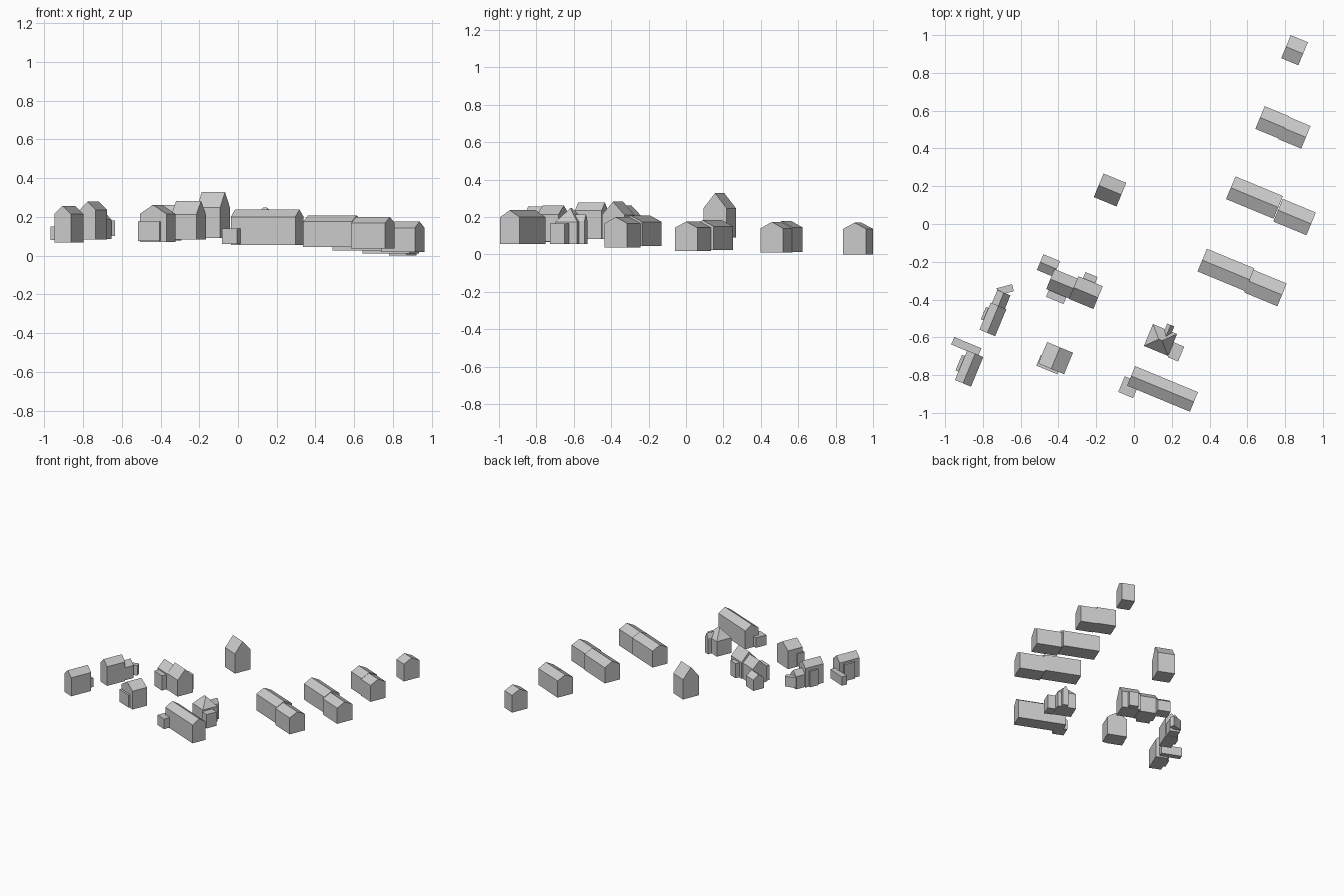
import bpy, math

TILT = -22.5  # shared street angle


def add_mesh(name, verts, faces, cx, cy, rot):
    me = bpy.data.meshes.new(name)
    me.from_pydata(verts, [], faces)
    ob = bpy.data.objects.new(name, me)
    bpy.context.collection.objects.link(ob)
    ob.location = (cx, cy, 0)
    ob.rotation_euler.z = math.radians(rot)
    return ob


def house(name, cx, cy, length, width, z0, eave, ridge, turn=0):
    """Gabled block; ridge runs along the length. turn=90 puts the ridge across the street."""
    h, w = length / 2, width / 2
    profile = [(-w, z0), (w, z0), (w, eave), (0, ridge), (-w, eave)]
    verts = [(x, y, z) for x in (-h, h) for y, z in profile]
    faces = [(4, 3, 2, 1, 0), (5, 6, 7, 8, 9)]
    faces += [(i, (i + 1) % 5, (i + 1) % 5 + 5, i + 5) for i in range(5)]
    return add_mesh(name, verts, faces, cx, cy, TILT + turn)


def box_faces():
    return [(3, 2, 1, 0), (0, 1, 5, 4), (1, 2, 6, 5), (2, 3, 7, 6), (3, 0, 4, 7)]


def corners(l, w, z):
    return [(-l / 2, -w / 2, z), (l / 2, -w / 2, z), (l / 2, w / 2, z), (-l / 2, w / 2, z)]


def annex(name, cx, cy, l, w, z0, z1, turn=0):
    """Flat-roofed block."""
    return add_mesh(name, corners(l, w, z0) + corners(l, w, z1),
                    box_faces() + [(4, 5, 6, 7)], cx, cy, TILT + turn)


def hip_house(name, cx, cy, l, w, z0, eave, ridge, ridge_len):
    """Block with a hipped roof."""
    r = ridge_len / 2
    verts = corners(l, w, z0) + corners(l, w, eave) + [(-r, 0, ridge), (r, 0, ridge)]
    roof = [(4, 5, 9, 8), (5, 6, 9), (6, 7, 8, 9), (7, 4, 8)]
    return add_mesh(name, verts, box_faces() + roof, cx, cy, TILT)


# Terraced rows on the right, stepping down the slope
house("north_cottage", 0.85, 0.92, 0.098, 0.132, 0.0, 0.137, 0.17)
house("row_one_west", 0.732, 0.537, 0.14, 0.13, 0.012, 0.145, 0.178)
house("row_one_east", 0.85, 0.484, 0.13, 0.13, 0.01, 0.14, 0.174)
house("row_two_west", 0.638, 0.14, 0.272, 0.13, 0.025, 0.15, 0.184)
house("row_two_east", 0.85, 0.037, 0.19, 0.13, 0.018, 0.143, 0.176)
house("row_three_west", 0.487, -0.243, 0.272, 0.13, 0.045, 0.175, 0.208)
house("row_three_east", 0.696, -0.339, 0.19, 0.13, 0.037, 0.167, 0.20)

# Long front building and its annex
house("long_house", 0.151, -0.873, 0.36, 0.112, 0.055, 0.20, 0.237)
annex("long_house_annex", -0.027, -0.864, 0.085, 0.09, 0.06, 0.14)

# Hipped house with gable bay and side annex
hip_house("hipped_house", 0.14, -0.614, 0.138, 0.125, 0.055, 0.175, 0.248, 0.02)
house("hipped_house_bay", 0.181, -0.567, 0.07, 0.04, 0.055, 0.18, 0.215, 90)
annex("hipped_house_annex", 0.222, -0.677, 0.06, 0.085, 0.055, 0.165)

# Tall house at the back
house("tall_house", -0.127, 0.18, 0.13, 0.135, 0.09, 0.247, 0.328)

# Front left house with lean annex
house("front_house", -0.415, -0.71, 0.123, 0.148, 0.07, 0.215, 0.262, 90)
annex("front_house_annex", -0.45, -0.745, 0.12, 0.06, 0.075, 0.175)

# Central cluster: two joined gables with wings
house("cluster_east", -0.255, -0.363, 0.14, 0.13, 0.082, 0.212, 0.282)
house("cluster_west", -0.378, -0.318, 0.14, 0.115, 0.078, 0.205, 0.262)
annex("cluster_south_wing", -0.405, -0.37, 0.10, 0.075, 0.078, 0.195)
annex("cluster_back_bay", -0.238, -0.30, 0.07, 0.07, 0.085, 0.20)
house("cluster_back_cottage", -0.453, -0.22, 0.095, 0.09, 0.08, 0.165, 0.20)

# Left edge houses
house("left_house", -0.873, -0.765, 0.17, 0.092, 0.068, 0.215, 0.257, 90)
annex("left_house_side", -0.90, -0.745, 0.06, 0.09, 0.068, 0.20)
annex("left_house_bar", -0.888, -0.648, 0.155, 0.043, 0.08, 0.15)
house("upper_left_house", -0.747, -0.505, 0.155, 0.09, 0.083, 0.235, 0.278, 90)
annex("upper_left_side", -0.765, -0.485, 0.07, 0.07, 0.083, 0.21)
house("upper_left_link", -0.706, -0.405, 0.09, 0.075, 0.085, 0.185, 0.225, 90)
annex("upper_left_arm", -0.682, -0.348, 0.085, 0.038, 0.10, 0.18, 37)
